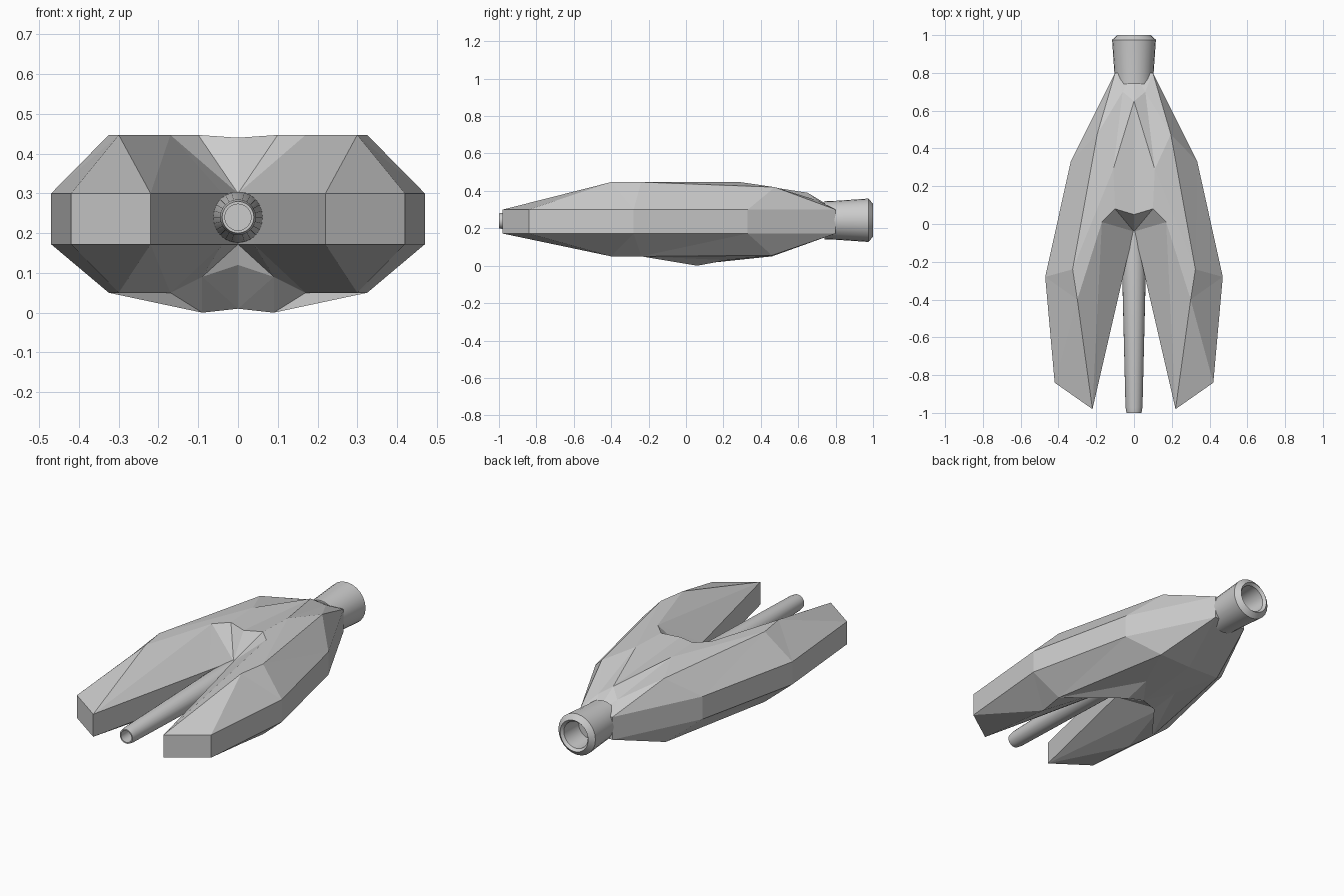
import bpy, bmesh, math

if "Cube" in bpy.data.objects:
    bpy.data.objects.remove(bpy.data.objects["Cube"])

# ---- Faceted hull: half outline at mid height, then upper and lower deck points
mid = {'a': (0, -.04), 'b': (.04, -.20), 'c': (.22, -.98), 'd': (.42, -.84),
       'e': (.47, -.28), 'f': (.335, .33), 'g': (.10, .80), 'h': (0, .80)}
pts = {}
for k, (x, y) in mid.items():
    pts[k] = (x, y, .30)
    pts[k.upper()] = (x, y, .172)

# upper deck
pts.update({'p': (0, .05, .44), 'q': (.10, .08, .447), 'r': (.17, .01, .447),
            's': (.30, -.40, .447), 't': (.325, -.24, .447), 'u': (.195, .475, .42),
            'v': (.11, .29, .447), 'w': (.06, .70, .35), 'x': (0, .65, .39)})
# underside with keel
pts.update({'P': (0, .08, .01), 'Q': (.09, .06, 0), 'R': (.17, .01, .05),
            'S': (.30, -.40, .05), 'T': (.325, -.24, .05), 'U': (.195, .46, .055),
            'V': (.10, .22, .03), 'X': (0, .46, .05), 'N': (.09, -.03, .09),
            'M': (0, -.02, .12)})

top_faces = "apq aqr arb cbr crs csd dse ste tfe tuf ugf rqvts qpxv vut vwu wgu vxw xhw whg"
low_faces = ("CBR AMN ANB BNR NQR NMP NPQ CRS CSD DSE STE TFE TUF UGF "
             "RTS RQT QVT VUT QPV PXV VXU XHG XGU")
wall_faces = "abBA bcCB cdDC deED efFE fgGF ghHG"


def make_object(name, bm):
    bmesh.ops.remove_doubles(bm, verts=bm.verts, dist=.0005)
    bmesh.ops.recalc_face_normals(bm, faces=bm.faces)
    mesh = bpy.data.meshes.new(name)
    bm.to_mesh(mesh)
    bm.free()
    ob = bpy.data.objects.new(name, mesh)
    bpy.context.collection.objects.link(ob)
    return ob


bm = bmesh.new()
for side in (1, -1):
    verts = {k: bm.verts.new((side * x, y, z)) for k, (x, y, z) in pts.items()}
    for f in (top_faces + " " + low_faces + " " + wall_faces).split():
        bm.faces.new([verts[k] for k in f])
make_object("hull", bm)


# ---- Round parts turned about the long axis
def lathe(name, profile, z, sides=24):
    bm = bmesh.new()
    rings = []
    for y, r in profile:
        rings.append([bm.verts.new((r * math.cos(i * math.tau / sides), y,
                                    z + r * math.sin(i * math.tau / sides)))
                      for i in range(sides)])
    for a, b in zip(rings, rings[1:]):
        for i in range(sides):
            j = (i + 1) % sides
            bm.faces.new((a[i], a[j], b[j], b[i]))
    bm.faces.new(rings[0])
    bm.faces.new(rings[-1])
    ob = make_object(name, bm)
    bpy.ops.object.select_all(action='DESELECT')
    ob.select_set(True)
    bpy.context.view_layer.objects.active = ob
    bpy.ops.object.shade_smooth_by_angle(angle=math.radians(30))


# rear collar with chamfered lip and open bore
lathe("rear_collar", [(.74, .102), (.80, .104), (.975, .116), (1, .088),
                      (.985, .075), (.86, .070)], .243)
# front barrel, tapered with open muzzle
lathe("front_barrel", [(0, .065), (-.20, .064), (-.97, .045), (-1, .040),
                       (-1, .033), (-.85, .033)], .24)
